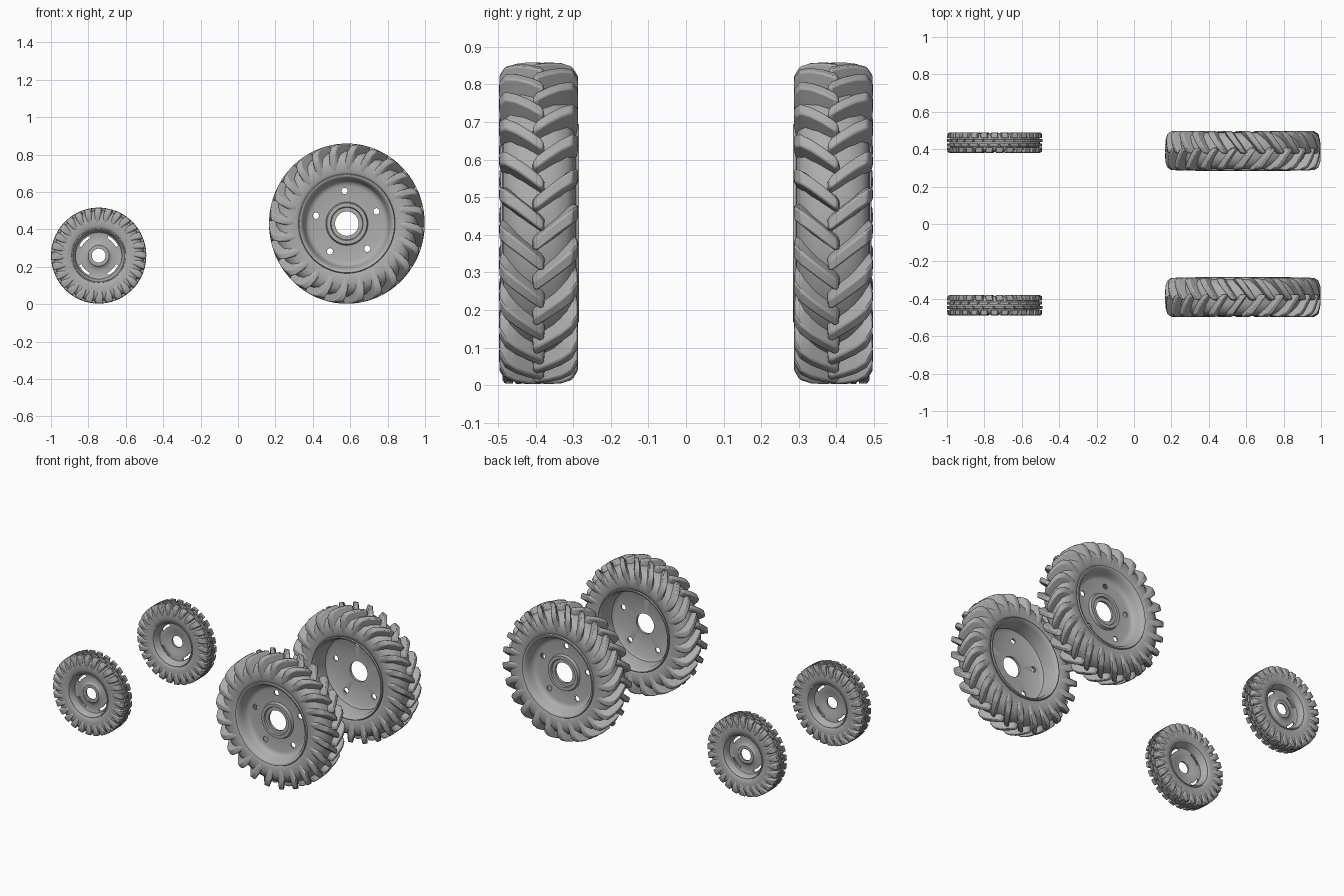
import bpy, bmesh, math
from math import sin, cos, pi, tau, radians

if "Cube" in bpy.data.objects:
    bpy.data.objects.remove(bpy.data.objects["Cube"])

grey = bpy.data.materials.new("plain grey")
grey.diffuse_color = (0.42, 0.42, 0.42, 1)
grey.use_nodes = True
grey.node_tree.nodes["Principled BSDF"].inputs["Base Color"].default_value = grey.diffuse_color


def placer(cx, cz, face_y, side, sx):
    """Map (depth from outer face, radius, angle) to world space."""
    return lambda t, r, a: (cx + sx * r * cos(a), side * (face_y - t), cz + r * sin(a))


def finish(bm, name, angle=40):
    bmesh.ops.recalc_face_normals(bm, faces=bm.faces[:])
    me = bpy.data.meshes.new(name)
    bm.to_mesh(me)
    bm.free()
    me.materials.append(grey)
    ob = bpy.data.objects.new(name, me)
    bpy.context.collection.objects.link(ob)
    bpy.ops.object.select_all(action='DESELECT')
    ob.select_set(True)
    bpy.context.view_layer.objects.active = ob
    bpy.ops.object.shade_smooth_by_angle(angle=radians(angle))
    return ob


def lathe(name, profile, place, n=96):
    """Revolve a closed (depth, radius) profile around the axle."""
    bm = bmesh.new()
    rings = [[bm.verts.new(place(t, r, tau * i / n)) for t, r in profile] for i in range(n)]
    m = len(profile)
    for i in range(n):
        a, b = rings[i], rings[(i + 1) % n]
        for j in range(m):
            k = (j + 1) % m
            bm.faces.new((a[j], a[k], b[k], b[j]))
    return finish(bm, name)


def add_lug(bm, path, place, start, flip=None):
    """Sweep a trapezoid along a path of
    (base depth, base radius, top depth, top radius, angle, base half, top half)."""
    rows = []
    for tb, rb, tt, rt, a, hb, ht in path:
        if flip is not None:
            tb, tt = flip - tb, flip - tt
        a += start
        pts = ((tb, rb, a - hb), (tt, rt, a - ht), (tt, rt, a + ht), (tb, rb, a + hb))
        rows.append([bm.verts.new(place(*p)) for p in pts])
    for p, q in zip(rows, rows[1:]):
        for j in range(4):
            k = (j + 1) % 4
            bm.faces.new((p[j], p[k], q[k], q[j]))
    bm.faces.new(rows[0])
    bm.faces.new(rows[-1])


def soften(ob, width):
    mod = ob.modifiers.new("soft edges", 'BEVEL')
    mod.width, mod.segments = width, 2
    mod.limit_method, mod.angle_limit = 'ANGLE', radians(35)
    bpy.context.view_layer.objects.active = ob
    bpy.ops.object.modifier_apply(modifier=mod.name)
    bpy.ops.object.shade_smooth_by_angle(angle=radians(50))


def cut(ob, outlines, t0, t1, place):
    """Cut prisms with (radius, angle) outlines through a part."""
    bm = bmesh.new()
    for line in outlines:
        lo = [bm.verts.new(place(t0, r, a)) for r, a in line]
        hi = [bm.verts.new(place(t1, r, a)) for r, a in line]
        bm.faces.new(lo)
        bm.faces.new(hi)
        for j in range(len(line)):
            k = (j + 1) % len(line)
            bm.faces.new((lo[j], lo[k], hi[k], hi[j]))
    cutter = finish(bm, "hole_cutter")
    cutter.hide_render = True
    mod = ob.modifiers.new("holes", 'BOOLEAN')
    mod.operation, mod.object = 'DIFFERENCE', cutter
    bpy.context.view_layer.objects.active = ob
    bpy.ops.object.modifier_apply(modifier=mod.name)
    bpy.data.objects.remove(cutter)
    bpy.ops.object.select_all(action='DESELECT')
    ob.select_set(True)
    bpy.ops.object.shade_smooth_by_angle(angle=radians(40))


def round_hole(r, a, size, n=20):
    x, y = r * cos(a), r * sin(a)
    pts = [(x + size * cos(tau * i / n), y + size * sin(tau * i / n)) for i in range(n)]
    return [(math.hypot(*p), math.atan2(p[1], p[0])) for p in pts]


def arc_slot(r0, r1, a, half, n=8):
    arc = [a - half + 2 * half * i / n for i in range(n + 1)]
    return [(r0, b) for b in arc] + [(r1, b) for b in reversed(arc)]


def symmetric(half, width):
    return half + [(width - t, r) for t, r in reversed(half)]


def rear_wheel(side, tag):
    place = placer(0.582, 0.4305, 0.497, side, 0.972)
    w = 0.21
    # carcass
    lathe("rear_tyre_" + tag, symmetric(
        [(0.025, 0.250), (0.014, 0.264), (0.009, 0.285), (0.007, 0.315), (0.012, 0.345),
         (0.030, 0.373), (0.065, 0.388), (0.100, 0.392)], w), place)
    # staggered herringbone lugs that run down onto the sidewalls
    path = [(0.122, 0.380, 0.119, 0.422, -0.012, 0.040, 0.022),
            (0.112, 0.380, 0.109, 0.4285, 0.000, 0.062, 0.040),
            (0.080, 0.378, 0.078, 0.4285, 0.060, 0.066, 0.042),
            (0.050, 0.372, 0.045, 0.426, 0.120, 0.070, 0.043),
            (0.032, 0.362, 0.016, 0.417, 0.170, 0.076, 0.045),
            (0.020, 0.345, 0.001, 0.393, 0.200, 0.080, 0.045),
            (0.014, 0.325, 0.000, 0.360, 0.220, 0.080, 0.040),
            (0.012, 0.300, 0.003, 0.322, 0.232, 0.072, 0.030),
            (0.013, 0.282, 0.009, 0.288, 0.238, 0.050, 0.018)]
    bm = bmesh.new()
    count = 24
    for i in range(count):
        a = tau * i / count
        add_lug(bm, path, place, a)
        add_lug(bm, path, place, a + pi / count, w)
    soften(finish(bm, "rear_lugs_" + tag), 0.005)
    # rim, dished disc and raised hub collar in one turned part
    rim = lathe("rear_rim_" + tag, [
        (0.012, 0.266), (0.004, 0.262), (0.004, 0.256), (0.012, 0.246), (0.035, 0.236),
        (0.060, 0.228), (0.073, 0.218), (0.078, 0.200), (0.078, 0.116), (0.060, 0.110),
        (0.060, 0.090), (0.070, 0.086), (0.070, 0.065), (0.086, 0.065), (0.086, 0.218),
        (0.100, 0.236), (0.190, 0.242), (0.206, 0.250), (0.213, 0.258), (0.212, 0.263),
        (0.204, 0.266), (0.190, 0.256), (0.024, 0.256)], place)
    # five bolt holes
    cut(rim, [round_hole(0.175, radians(94 + 72 * i), 0.017) for i in range(5)],
        0.05, 0.12, place)


def front_wheel(side, tag):
    place = placer(-0.745, 0.2595, 0.489, side, 0.993)
    w = 0.109
    # carcass
    lathe("front_tyre_" + tag, symmetric(
        [(0.020, 0.136), (0.012, 0.144), (0.006, 0.157), (0.004, 0.180), (0.005, 0.210),
         (0.010, 0.230), (0.022, 0.241), (0.050, 0.243)], w), place)
    # shoulder lugs and two middle block rows
    shoulder = [(0.030, 0.235, 0.029, 0.2565, 0.00, 0.088, 0.074),
                (0.012, 0.228, 0.006, 0.2550, 0.01, 0.088, 0.070),
                (0.009, 0.222, 0.001, 0.2460, 0.02, 0.088, 0.066),
                (0.008, 0.205, 0.000, 0.2200, 0.03, 0.085, 0.050),
                (0.008, 0.178, 0.003, 0.1850, 0.04, 0.065, 0.030)]
    middle = [(0.034, 0.235, 0.035, 0.2565, 0.0, 0.104, 0.096),
              (0.052, 0.235, 0.051, 0.2570, 0.03, 0.104, 0.096)]
    bm = bmesh.new()
    count = 28
    for i in range(count):
        a = tau * i / count
        add_lug(bm, shoulder, place, a)
        add_lug(bm, shoulder, place, a + pi / count, w)
        add_lug(bm, middle, place, a + pi / count)
        add_lug(bm, middle, place, a, w)
    soften(finish(bm, "front_lugs_" + tag), 0.002)
    # rim with a domed disc
    rim = lathe("front_rim_" + tag, [
        (0.016, 0.147), (0.008, 0.144), (0.008, 0.139), (0.014, 0.133), (0.032, 0.128),
        (0.050, 0.125), (0.053, 0.118), (0.052, 0.075), (0.046, 0.062), (0.040, 0.056),
        (0.040, 0.037), (0.050, 0.037), (0.050, 0.054), (0.060, 0.075), (0.061, 0.119),
        (0.075, 0.126), (0.093, 0.132), (0.101, 0.139), (0.101, 0.144), (0.093, 0.147),
        (0.085, 0.139), (0.024, 0.139)], place)
    # four curved slots at the disc edge
    cut(rim, [arc_slot(0.103, 0.117, radians(45 + 90 * i), radians(19)) for i in range(4)],
        0.043, 0.075, place)


for side, tag in ((-1, "near"), (1, "far")):
    rear_wheel(side, tag)
    front_wheel(side, tag)
